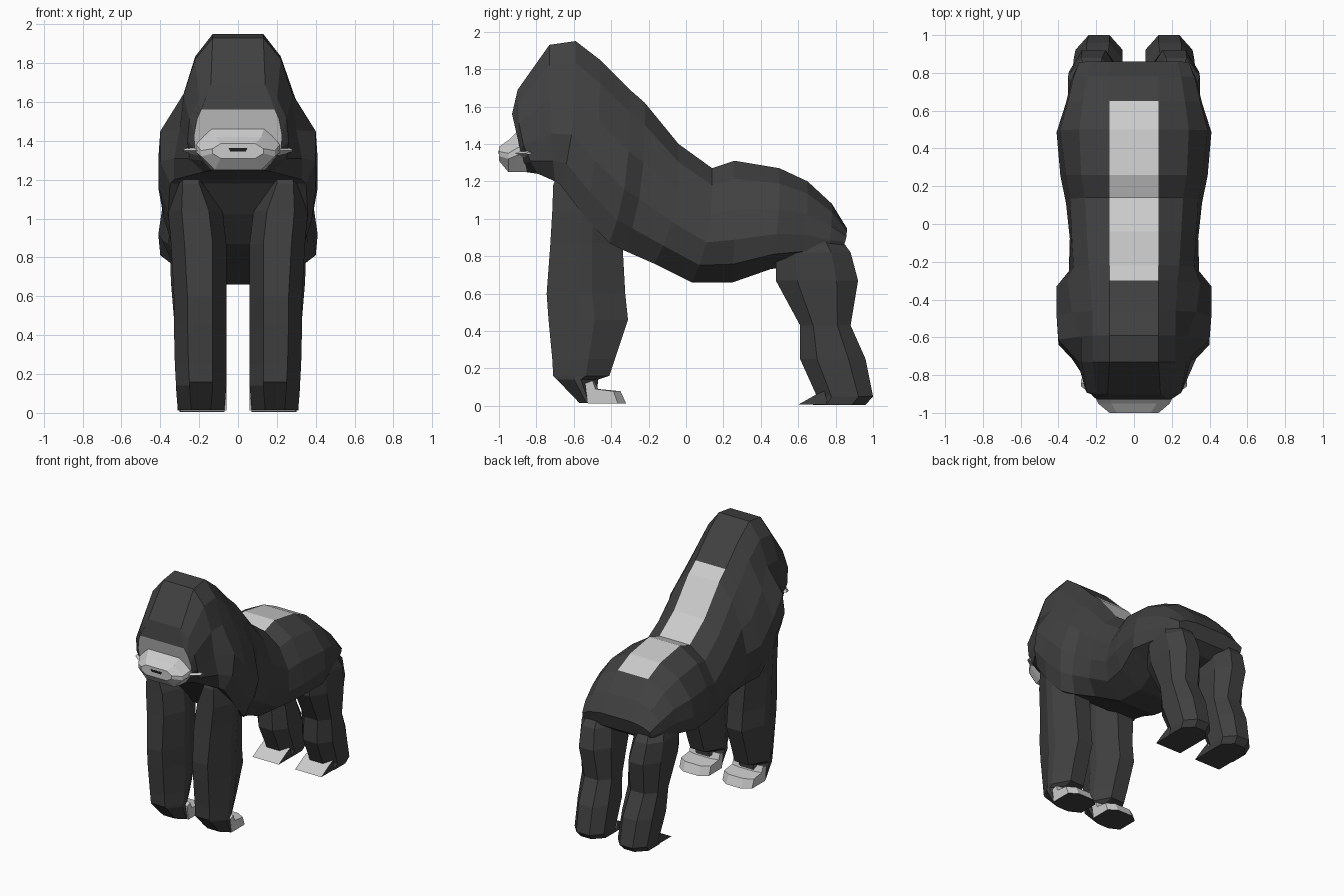
import bpy, bmesh

if "Cube" in bpy.data.objects:
    bpy.data.objects.remove(bpy.data.objects["Cube"])


def material(name, value):
    m = bpy.data.materials.new(name)
    m.diffuse_color = (value, value, value, 1)
    m.use_nodes = True
    m.node_tree.nodes["Principled BSDF"].inputs["Base Color"].default_value = m.diffuse_color
    return m


DARK = material("charcoal fur", 0.052)
LIGHT = material("silver grey", 0.6)
BLACK = material("mouth black", 0.012)


def loft(name, rings, mats, rule=None):
    """Skin closed rings of points; rule(centre, normal) gives a material index."""
    bm = bmesh.new()
    vs = [[bm.verts.new(p) for p in r] for r in rings]
    n = len(rings[0])
    for a, b in zip(vs, vs[1:]):
        for i in range(n):
            j = (i + 1) % n
            bm.faces.new((a[i], a[j], b[j], b[i]))
    bm.faces.new(vs[0])
    bm.faces.new(vs[-1])
    bmesh.ops.recalc_face_normals(bm, faces=bm.faces)
    bm.normal_update()
    if rule:
        for f in bm.faces:
            f.material_index = rule(f.calc_center_median(), f.normal)
    me = bpy.data.meshes.new(name)
    bm.to_mesh(me)
    bm.free()
    ob = bpy.data.objects.new(name, me)
    bpy.context.collection.objects.link(ob)
    for m in mats:
        me.materials.append(m)
    return ob


def flip(rings, s):
    return [[(s * x, y, z) for x, y, z in r] for r in rings]


def octagon(u0, u1, v0, v1, cu, cv):
    """Chamfered rectangle, used for limbs and muzzle."""
    return [(u0 + cu, v0), (u1 - cu, v0), (u1, v0 + cv), (u1, v1 - cv),
            (u1 - cu, v1), (u0 + cu, v1), (u0, v1 - cv), (u0, v0 + cv)]


def limb(rows, chamfer):
    return [[(x, y, z) for x, y in octagon(x0, x1, y0, y1, .07, chamfer * (y1 - y0))]
            for z, x0, x1, y0, y1 in rows]


# Head and torso: top (y, z), bottom (y, z), half widths from top to bottom
FRACTIONS = (0, .15, .4, .65, .85, 1)
BODY = [
    (-.93, 1.56, -.86, 1.25, (.19, .21, .225, .22, .17, .13)),
    (-.90, 1.69, -.79, 1.24, (.14, .20, .25, .26, .25, .18)),
    (-.73, 1.93, -.70, 1.20, (.13, .22, .28, .30, .33, .33)),
    (-.59, 1.95, -.67, 1.18, (.13, .22, .28, .40, .40, .35)),
    (-.46, 1.85, -.55, 1.02, (.13, .22, .33, .41, .40, .36)),
    (-.30, 1.69, -.41, .87, (.13, .23, .35, .41, .38, .34)),
    (-.22, 1.62, -.33, .83, (.13, .24, .32, .345, .34, .28)),
    (-.04, 1.40, -.17, .76, (.13, .25, .33, .34, .32, .22)),
    (.14, 1.27, .03, .66, (.13, .26, .34, .36, .30, .16)),
    (.26, 1.31, .25, .66, (.13, .28, .36, .39, .33, .15)),
    (.50, 1.27, .45, .73, (.13, .29, .39, .41, .40, .18)),
    (.65, 1.20, .62, .76, (.13, .27, .35, .36, .35, .20)),
    (.78, 1.08, .74, .78, (.13, .25, .32, .33, .32, .20)),
    (.86, .95, .83, .84, (.13, .23, .29, .29, .28, .20)),
]
rings = []
for i, (ty, tz, by, bz, widths) in enumerate(BODY):
    bend = 3 if i else 1   # the face stays flat
    half = [(w, ty + (by - ty) * f ** bend, tz + (bz - tz) * f)
            for w, f in zip(widths, FRACTIONS)]
    rings.append(half + [(-x, y, z) for x, y, z in reversed(half)])


def body_rule(c, n):
    saddle = abs(c.x) < .02 and n.z > .3 and -.30 < c.y < .65 and c.z > 1.15
    face = abs(c.x) < .02 and n.y < -.6 and c.z < 1.55 and c.y < -.75
    return 1 if saddle or face else 0


loft("body", rings, [DARK, LIGHT], body_rule)

# Muzzle, from the face forward to the lips
muzzle = []
for y, w, z0, z1, cu, cv in [(-.83, .22, 1.25, 1.475, .08, .09),
                             (-.90, .215, 1.25, 1.47, .08, .09),
                             (-.95, .19, 1.25, 1.42, .07, .07),
                             (-1.0, .13, 1.31, 1.385, .04, .025)]:
    muzzle.append([(x, y, z) for x, z in octagon(-w, w, z0, z1, cu, cv)])
loft("muzzle", muzzle, [LIGHT])

# Mouth slot
loft("mouth", [[(x, y, z) for x, z in ((-.05, 1.364), (.05, 1.364), (.04, 1.346), (-.04, 1.346))]
               for y in (-.996, -1.0012)], [BLACK])

ARM = [(1.28, .14, .34, -.67, -.40), (1.18, .13, .355, -.71, -.33),
       (1.04, .08, .36, -.715, -.335), (.87, .06, .345, -.725, -.34),
       (.60, .06, .33, -.745, -.325), (.46, .06, .33, -.735, -.31),
       (.25, .06, .325, -.715, -.38), (.16, .06, .32, -.71, -.41),
       (.14, .06, .32, -.69, -.47), (.015, .07, .31, -.57, -.48)]
LEG = [(.96, .12, .31, .50, .78), (.82, .10, .35, .48, .88),
       (.67, .08, .345, .48, .92), (.43, .07, .325, .61, .88),
       (.25, .06, .32, .61, .96), (.05, .06, .31, .70, 1.0),
       (.005, .07, .30, .68, .96)]
# Fingers curl back from the wrist (y, z)
FINGERS = [(-.54, .12), (-.49, .135), (-.47, .09), (-.35, .078), (-.32, .012), (-.52, .012)]
TOES = [(.74, .08), (.695, .06), (.60, .006), (.76, .006)]


def slab(profile, sections):
    """Extrude a y-z profile along x, pulling its free end in at the sides."""
    y0 = profile[0][0]
    return [[(x, y0 + (y - y0) * k, z) for y, z in profile] for x, k in sections]


for side, s in (("left", 1), ("right", -1)):
    loft(side + "_arm", flip(limb(ARM, .42), s), [DARK])
    loft(side + "_leg", flip(limb(LEG, .26), s), [DARK])
    loft(side + "_fingers",
         flip(slab(FINGERS, [(.058, .8), (.12, 1), (.25, 1), (.312, .8)]), s),
         [DARK, LIGHT], lambda c, n: 0 if n.z < -.8 else 1)
    loft(side + "_toes", flip(slab(TOES, [(.07, 1), (.295, 1)]), s),
         [DARK, LIGHT], lambda c, n: 1 if n.z > .2 else 0)
    # Pointed corner of the mouth
    loft(side + "_mouth_corner",
         flip([[(.16, -.95, 1.35), (.19, -.87, 1.39), (.19, -.80, 1.35), (.19, -.87, 1.32)],
               [(.28, -.86, 1.35), (.28, -.84, 1.356), (.28, -.82, 1.35), (.28, -.84, 1.344)]], s),
         [LIGHT])
